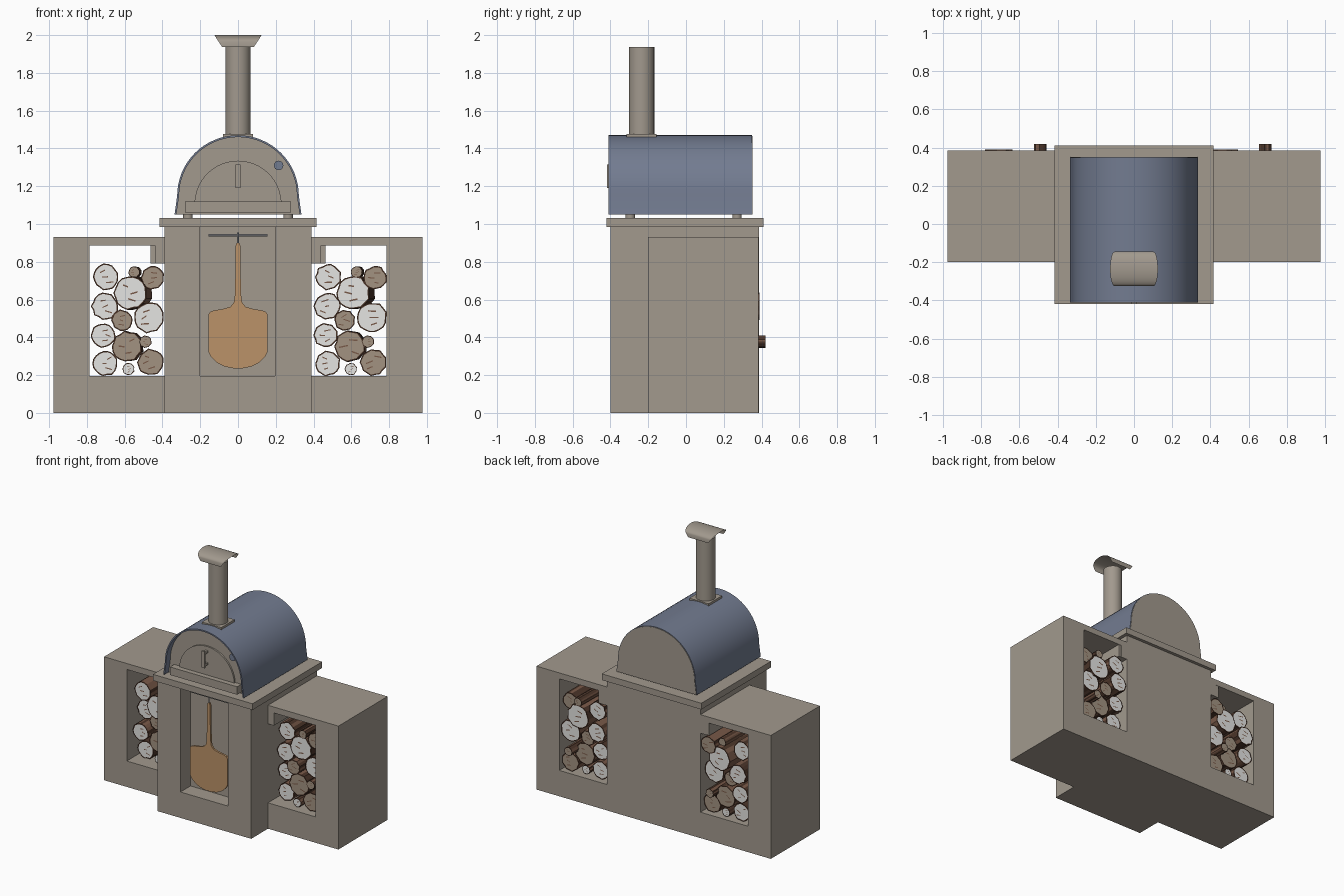
import bpy, bmesh, math, random
from mathutils import Vector, Matrix

if "Cube" in bpy.data.objects:
    bpy.data.objects.remove(bpy.data.objects["Cube"])

random.seed(4)


def material(name, rgb):
    m = bpy.data.materials.new(name)
    m.diffuse_color = (*rgb, 1)
    m.use_nodes = True
    m.node_tree.nodes["Principled BSDF"].inputs["Base Color"].default_value = m.diffuse_color
    return m


STONE = material("warm_stone", (0.36, 0.32, 0.27))
BLUE = material("blue_grey_metal", (0.17, 0.20, 0.28))
WOOD = material("peel_wood", (0.50, 0.29, 0.14))
STEEL = material("light_steel", (0.45, 0.46, 0.48))
PALE = material("pale_cut_wood", (0.78, 0.78, 0.76))
TAN = material("tan_cut_wood", (0.36, 0.29, 0.22))
BARK = material("dark_bark", (0.07, 0.035, 0.022))
BARK2 = material("mid_bark", (0.19, 0.10, 0.065))


def finish(bm, name, mats, smooth=True):
    bmesh.ops.recalc_face_normals(bm, faces=bm.faces)
    me = bpy.data.meshes.new(name)
    bm.to_mesh(me)
    bm.free()
    for m in mats:
        me.materials.append(m)
    if smooth:
        me.shade_smooth()
        me.set_sharp_from_angle(angle=math.radians(30))
    ob = bpy.data.objects.new(name, me)
    bpy.context.collection.objects.link(ob)
    return ob


def prism(name, pts, y0, y1, mat):
    """Extrude an (x, z) outline from y0 to y1."""
    bm = bmesh.new()
    f = bm.faces.new([bm.verts.new((x, y0, z)) for x, z in pts])
    r = bmesh.ops.extrude_face_region(bm, geom=[f])
    vs = [v for v in r["geom"] if isinstance(v, bmesh.types.BMVert)]
    bmesh.ops.translate(bm, verts=vs, vec=(0, y1 - y0, 0))
    return finish(bm, name, [mat])


def box(name, x0, x1, y0, y1, z0, z1, mat):
    return prism(name, [(x0, z0), (x1, z0), (x1, z1), (x0, z1)], y0, y1, mat)


def rod(name, a, b, r, mat, n=24):
    a, b = Vector(a), Vector(b)
    d = b - a
    bm = bmesh.new()
    bmesh.ops.create_cone(bm, cap_ends=True, segments=n, radius1=r, radius2=r, depth=d.length)
    rot = d.to_track_quat('Z', 'Y').to_matrix().to_4x4()
    bm.transform(Matrix.Translation((a + b) / 2) @ rot)
    return finish(bm, name, [mat])


def arch(hw, z0, zs, zt, flare=0.0, n=32):
    """Arch outline: base corners, spring line at zs, top at zt."""
    pts = [(hw + flare, z0)]
    for i in range(n + 1):
        t = math.pi * i / n
        pts.append((hw * math.cos(t), zs + (zt - zs) * math.sin(t)))
    return pts + [(-hw - flare, z0)]


# Side units with open log bays
bay = [(0.385, 0), (0.977, 0), (0.977, 0.93), (0.385, 0.93), (0.385, 0.79), (0.44, 0.79),
       (0.44, 0.885), (0.787, 0.885), (0.787, 0.195), (0.385, 0.195)]
for side, s in (("left", -1), ("right", 1)):
    prism(side + "_log_bay", [(s * x, z) for x, z in bay], -0.2, 0.385, STONE)
    box(side + "_bay_bracket", s * 0.439, s * 0.462, 0.1, 0.383, 0.79, 0.886, STONE)

# Centre pedestal with front niche
box("pedestal_core", -0.39, 0.39, -0.28, 0.386, 0, 0.985, STONE)
prism("pedestal_front", [(-0.39, 0), (0.39, 0), (0.39, 0.985), (0.195, 0.985), (0.195, 0.195),
                         (-0.2, 0.195), (-0.2, 0.985), (-0.39, 0.985)], -0.4, -0.28, STONE)
box("counter_slab", -0.415, 0.415, -0.42, 0.41, 0.985, 1.032, STONE)

# Hanging rail and pizza peel
rod("peel_rail", (-0.155, -0.335, 0.94), (0.155, -0.335, 0.94), 0.007, STEEL, 12)
for s in (-1, 1):
    rod("rail_mount", (s * 0.145, -0.335, 0.94), (s * 0.145, -0.28, 0.94), 0.006, STEEL, 12)
rod("peel_hook", (0, -0.345, 0.955), (0, -0.345, 0.885), 0.005, STEEL, 8)
half = [(0.007, 0.9), (0.012, 0.885), (0.012, 0.8), (0.017, 0.62), (0.022, 0.585), (0.04, 0.562),
        (0.08, 0.55), (0.125, 0.543), (0.148, 0.535), (0.157, 0.52), (0.157, 0.325), (0.145, 0.3),
        (0.115, 0.268), (0.07, 0.245), (0.025, 0.236)]
prism("pizza_peel", half + [(-x, z) for x, z in reversed(half)], -0.35, -0.335, WOOD)

# Oven: metal shell around a recessed body
for x in (-0.265, 0.265):
    for y in (-0.295, 0.27):
        rod("oven_foot", (x, y, 1.03), (x, y, 1.055), 0.025, STONE)
outer = arch(0.322, 1.05, 1.15, 1.47, 0.014)
inner = arch(0.312, 1.05, 1.15, 1.46, 0.014)
prism("oven_shell", outer + inner[::-1], -0.41, 0.349, BLUE)
prism("oven_body", inner, -0.36, 0.347, STONE)
prism("oven_back_panel", arch(0.318, 1.05, 1.15, 1.466, 0.014), 0.346, 0.352, STONE)
prism("oven_door", arch(0.23, 1.1, 1.105, 1.335), -0.372, -0.36, STONE)
box("oven_ledge", -0.28, 0.28, -0.41, -0.36, 1.06, 1.12, STONE)
box("door_handle", -0.013, 0.013, -0.418, -0.405, 1.19, 1.315, STONE)
for z in (1.2, 1.29):
    box("handle_post", -0.01, 0.01, -0.406, -0.37, z, z + 0.015, STONE)
rod("thermometer", (0.215, -0.36, 1.31), (0.215, -0.375, 1.31), 0.025, BLUE)

# Chimney and bent sheet cap
box("chimney_flange", -0.08, 0.08, -0.315, -0.155, 1.455, 1.476, STONE)
rod("chimney_pipe", (0, -0.235, 1.46), (0, -0.235, 1.938), 0.067, STONE, 32)
bm = bmesh.new()
prof = [(-0.09, 1.938)]
prof += [(-0.09 * math.cos(math.pi * i / 12), 1.965 + 0.035 * math.sin(math.pi * i / 12)) for i in range(13)]
prof += [(0.09, 1.938)]
rows = []
for y, z in prof:
    w = 0.085 + (z - 1.938) / 0.062 * 0.04
    rows.append([bm.verts.new((s * w, y - 0.235, z)) for s in (-1, 1)])
for a, b in zip(rows, rows[1:]):
    bm.faces.new((a[0], a[1], b[1], b[0]))
bmesh.ops.solidify(bm, geom=bm.faces[:], thickness=0.004)
finish(bm, "chimney_cap", [STONE])


def log(name, x, z, r, cut, y0, y1, tilt):
    """Fluted bark log with inset cut faces and thin crack plates."""
    n = 18
    bm = bmesh.new()
    rad = [r * (1 + random.uniform(-0.05, 0.05) + (0.02 if i % 2 else -0.02)) for i in range(n)]
    ends = []
    for y, dx in ((y0, 0), (y1, tilt)):
        ends.append([bm.verts.new((x + dx + rad[i] * math.cos(math.tau * i / n), y,
                                   z + rad[i] * math.sin(math.tau * i / n))) for i in range(n)])
    for i in range(n):
        j = (i + 1) % n
        f = bm.faces.new((ends[0][i], ends[0][j], ends[1][j], ends[1][i]))
        f.material_index = 1 if random.random() < 0.55 else 2
    caps = [bm.faces.new(e) for e in ends]
    bmesh.ops.recalc_face_normals(bm, faces=bm.faces)
    for f in caps:
        f.material_index = 1
    bmesh.ops.inset_individual(bm, faces=caps, thickness=min(0.007, r * 0.13))
    for f in caps:
        f.material_index = 0
    for y, dx, out in ((y0, 0, -0.001), (y1, tilt, 0.001)):
        for k in range(3):
            cx, cz = x + dx + random.uniform(-0.4, 0.4) * r, z + (k - 1) * 0.42 * r
            l, h, sl = r * random.uniform(0.15, 0.3), r * 0.045, r * random.uniform(-0.1, 0.15)
            f = bm.faces.new([bm.verts.new((cx + a * l, y + out, cz + b * h + a * sl))
                              for a, b in ((-1, -1), (1, -1), (1, 1), (-1, 1))])
            f.material_index = 2
    finish(bm, name, [cut, BARK, BARK2], smooth=False)


# Stacked logs: x, z, radius, cut colour, sideways drift
logs = [(-0.70, 0.72, 0.068, PALE, 0), (-0.55, 0.745, 0.03, TAN, 0.01), (-0.452, 0.715, 0.062, TAN, 0),
        (-0.705, 0.565, 0.07, PALE, 0), (-0.57, 0.635, 0.088, PALE, 0.03), (-0.613, 0.49, 0.055, TAN, 0),
        (-0.47, 0.505, 0.08, PALE, 0), (-0.713, 0.41, 0.063, PALE, 0), (-0.587, 0.352, 0.08, TAN, 0.01),
        (-0.49, 0.377, 0.032, TAN, 0), (-0.462, 0.268, 0.069, TAN, 0), (-0.703, 0.262, 0.066, PALE, 0),
        (-0.58, 0.232, 0.032, PALE, 0)]
for side, off in (("left", 0), ("right", 1.178)):
    for k, (x, z, r, cut, tilt) in enumerate(logs):
        y0 = -0.12 + random.uniform(-0.03, 0.03)
        y1 = 0.42 if k == 9 else 0.39 if k == 3 else 0.36 + random.uniform(-0.03, 0.02)
        log(f"{side}_log_{k + 1}", x + off, z, r, cut, y0, y1, tilt)
